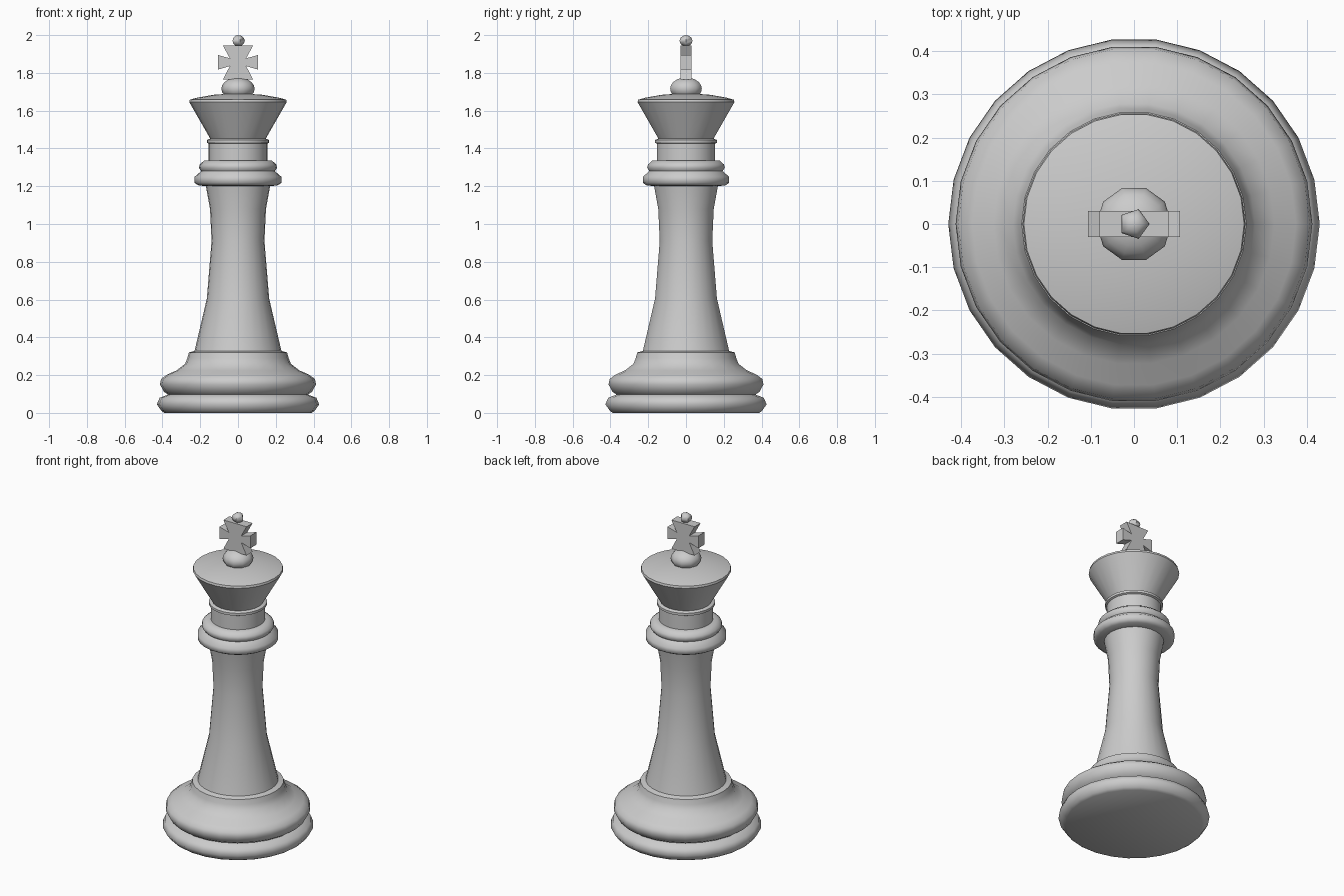
import bpy, bmesh
from math import cos, sin, pi, radians

if "Cube" in bpy.data.objects:
    bpy.data.objects.remove(bpy.data.objects["Cube"])


def finish(name, bm, angle=42):
    bmesh.ops.remove_doubles(bm, verts=bm.verts, dist=1e-5)
    bmesh.ops.recalc_face_normals(bm, faces=bm.faces)
    me = bpy.data.meshes.new(name)
    bm.to_mesh(me)
    bm.free()
    ob = bpy.data.objects.new(name, me)
    bpy.context.collection.objects.link(ob)
    if angle:
        bpy.ops.object.select_all(action='DESELECT')
        ob.select_set(True)
        bpy.context.view_layer.objects.active = ob
        bpy.ops.object.shade_smooth_by_angle(angle=radians(angle))
    return ob


def lathe(name, profile, sides=26, angle=42):
    """Turn (radius, z) points about z; radius 0 closes in one point."""
    bm = bmesh.new()
    rings = []
    for r, z in profile:
        if r == 0:
            rings.append([bm.verts.new((0, 0, z))] * sides)
        else:
            rings.append([bm.verts.new((r * cos(2 * pi * i / sides),
                                        r * sin(2 * pi * i / sides), z))
                          for i in range(sides)])
    for low, high in zip(rings, rings[1:]):
        for i in range(sides):
            j = (i + 1) % sides
            loop = [low[i], low[j], high[j], high[i]]
            bm.faces.new(list(dict.fromkeys(loop)))
    return finish(name, bm, angle)


# Turned body, each part starting where the last one ends
lathe("base", [(0, 0), (0.39, 0), (0.405, 0.01), (0.43, 0.045), (0.415, 0.08),
               (0.37, 0.097), (0.392, 0.112), (0.413, 0.15), (0.407, 0.18),
               (0.375, 0.203), (0.325, 0.225), (0.28, 0.26), (0.268, 0.29),
               (0.26, 0.32), (0.23, 0.328)], angle=60)
lathe("shaft", [(0.23, 0.328), (0.165, 0.605), (0.14, 0.91), (0.148, 1.08),
                (0.17, 1.2)])
lathe("collar", [(0.17, 1.2), (0.21, 1.205), (0.23, 1.217), (0.23, 1.25),
                 (0.195, 1.28), (0.207, 1.297), (0.203, 1.315),
                 (0.18, 1.335), (0.155, 1.337)], angle=60)
lathe("neck", [(0.155, 1.337), (0.155, 1.425)])
lathe("neck_ring", [(0.155, 1.425), (0.165, 1.43), (0.165, 1.445),
                    (0.147, 1.452)])
lathe("crown", [(0.147, 1.452), (0.258, 1.645), (0.255, 1.658),
                (0.22, 1.668), (0.13, 1.684), (0, 1.693)])

# Low-poly balls below and above the cross
def ball(name, r, half_height, z, sides, rows):
    lathe(name, [(0 if k in (0, rows) else r * sin(pi * k / rows),
                  z - half_height * cos(pi * k / rows))
                 for k in range(rows + 1)], sides, 60)

ball("crown_ball", 0.088, 0.06, 1.716, 10, 10)
ball("top_ball", 0.036, 0.03, 1.97, 5, 6)

# Flared cross: right half outline, mirrored, then extruded through y
half = [(0.08, 1.945), (0.043, 1.877), (0.107, 1.895),
        (0.107, 1.817), (0.043, 1.836), (0.08, 1.765)]
outline = half + [(-x, z) for x, z in reversed(half)]
bm = bmesh.new()
face = bm.faces.new([bm.verts.new((x, -0.03, z)) for x, z in outline])
out = bmesh.ops.extrude_face_region(bm, geom=[face], use_keep_orig=True)
bmesh.ops.translate(bm, vec=(0, 0.06, 0), verts=[
    g for g in out["geom"] if isinstance(g, bmesh.types.BMVert)])
finish("cross", bm, angle=0)
